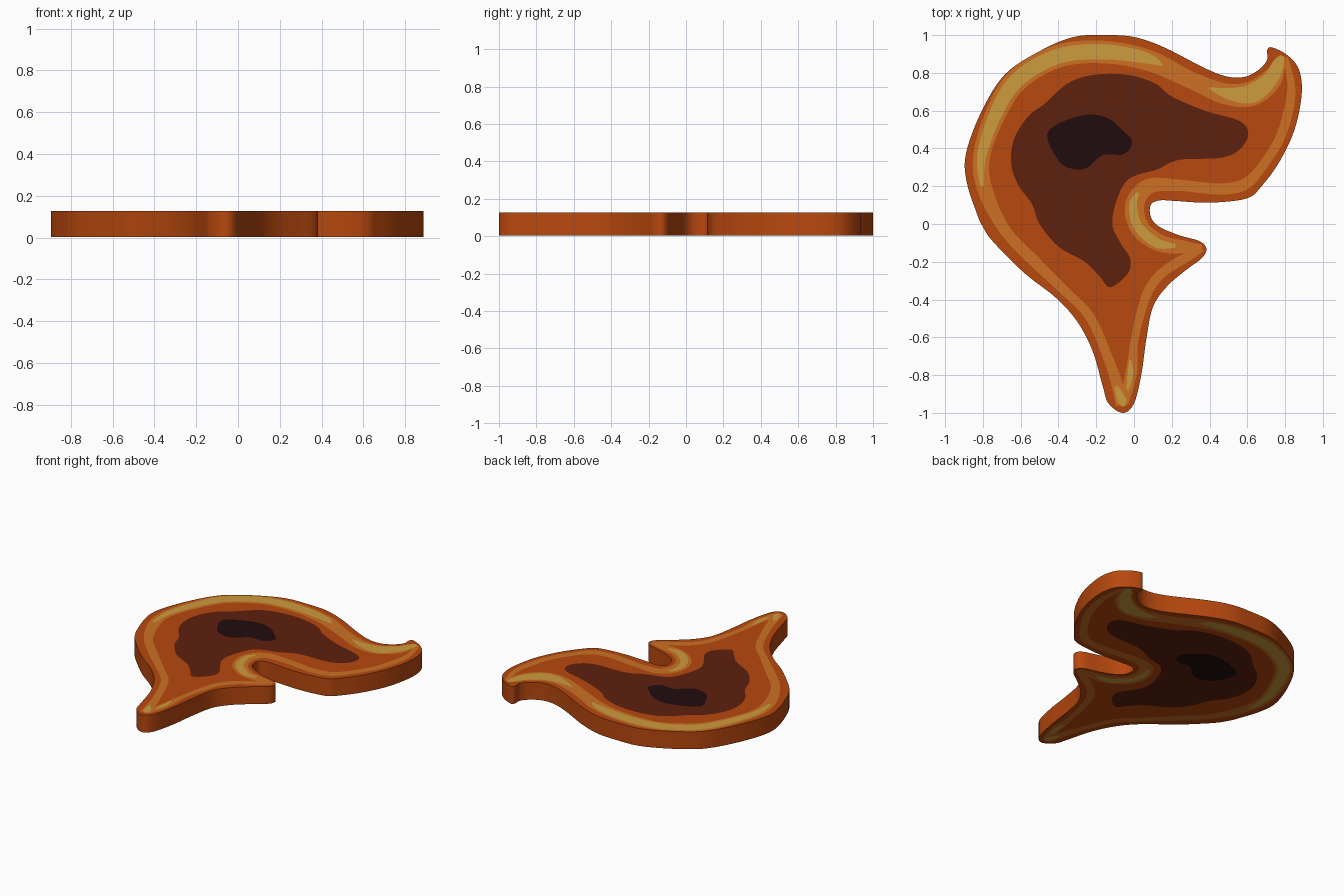
import bpy, bmesh, math
from mathutils import Vector

if "Cube" in bpy.data.objects:
    bpy.data.objects.remove(bpy.data.objects["Cube"])

THICK, STEP = 0.13, 0.001   # slab thickness, tiny lift per colour layer


def material(name, rgb):
    lin = [((c / 255 + 0.055) / 1.055) ** 2.4 if c > 10 else c / 255 / 12.92 for c in rgb]
    m = bpy.data.materials.new(name)
    m.diffuse_color = (*lin, 1)
    m.use_nodes = True
    m.node_tree.nodes["Principled BSDF"].inputs["Base Color"].default_value = m.diffuse_color
    return m


BURNT = material("burnt orange", (184, 72, 14))
AMBER = material("amber", (205, 113, 35))
GOLD = material("gold", (206, 156, 62))
BROWN = material("dark brown", (94, 33, 14))
BLACK = material("near black", (33, 12, 14))


def smooth(pts, closed, n=6):
    """Catmull-Rom curve through points of any dimension."""
    pts = [Vector(p) for p in pts]
    k, out = len(pts), []
    at = (lambda i: pts[i % k]) if closed else (lambda i: pts[max(0, min(k - 1, i))])
    for i in range(k if closed else k - 1):
        a, b, c, d = at(i - 1), at(i), at(i + 1), at(i + 2)
        for j in range(n):
            t = j / n
            out.append(0.5 * (2 * b + (c - a) * t + (2 * a - 5 * b + 4 * c - d) * t * t
                              + (3 * b - a - 3 * c + d) * t ** 3))
    if not closed:
        out.append(pts[-1])
    return out


def finish(name, bm, mat):
    me = bpy.data.meshes.new(name)
    bm.to_mesh(me)
    bm.free()
    ob = bpy.data.objects.new(name, me)
    bpy.context.collection.objects.link(ob)
    me.materials.append(mat)
    return ob


def faces_both_sides(name, polys, mat, layer):
    """Thin colour inlay on the top and the underside."""
    bm = bmesh.new()
    for z, up in ((THICK - (3 - layer) * STEP, True), ((3 - layer) * STEP, False)):
        for poly in polys:
            f = bm.faces.new([bm.verts.new((p[0], p[1], z)) for p in poly])
            f.normal_update()
            if (f.normal.z > 0) != up:
                f.normal_flip()
    return finish(name, bm, mat)


def patch(name, pts, mat, layer):
    faces_both_sides(name, [smooth(pts, True)], mat, layer)


def ribbon(name, pts, mat, layer):
    """Stripe along (x, y, width) points."""
    c = smooth(pts, False, 8)
    left, right = [], []
    for i, p in enumerate(c):
        t = (c[min(i + 1, len(c) - 1)] - c[max(i - 1, 0)]).xy.normalized()
        nrm = Vector((-t.y, t.x)) * max(p[2], 0.004) / 2
        left.append(p.xy + nrm)
        right.append(p.xy - nrm)
    quads = [(left[i], left[i + 1], right[i + 1], right[i]) for i in range(len(c) - 1)]
    faces_both_sides(name, quads, mat, layer)


# Body slab
outline = [
    (-.06, -1), (-.135, -.95), (-.165, -.86), (-.22, -.67), (-.305, -.51), (-.42, -.385),
    (-.58, -.26), (-.745, -.095), (-.80, -.015), (-.83, .05), (-.885, .22), (-.89, .37),
    (-.81, .59), (-.685, .79), (-.5, .915), (-.32, .99), (-.155, 1), (0, .99), (.16, .935),
    (.375, .825), (.495, .78), (.59, .78), (.665, .82), (.705, .87), (.705, .92),
    (.73, .935), (.81, .895), (.872, .82), (.888, .69), (.85, .5), (.77, .33), (.675, .2),
    (.595, .135), (.4, .113), (.22, .122), (.135, .125), (.088, .1), (.09, .035),
    (.135, -.015), (.24, -.06), (.345, -.09), (.383, -.13), (.36, -.18), (.28, -.24),
    (.175, -.33), (.1, -.44), (.065, -.61), (.04, -.79), (0, -.95)]
bm = bmesh.new()
face = bm.faces.new([bm.verts.new((p[0], p[1], 3 * STEP)) for p in smooth(outline, True)])
top = bmesh.ops.extrude_face_region(bm, geom=[face])
bmesh.ops.translate(bm, vec=(0, 0, THICK - 6 * STEP),
                    verts=[v for v in top["geom"] if isinstance(v, bmesh.types.BMVert)])
bmesh.ops.recalc_face_normals(bm, faces=bm.faces)
body = finish("body_slab", bm, BURNT)
bpy.context.view_layer.objects.active = body
body.select_set(True)
bpy.ops.object.shade_smooth_by_angle(angle=math.radians(40))

# Dark centre and its darkest spot
patch("dark_centre", [
    (-.125, -.335), (-.18, -.28), (-.26, -.2), (-.4, -.12), (-.5, 0), (-.54, .105),
    (-.615, .21), (-.65, .32), (-.635, .45), (-.56, .57), (-.475, .635), (-.35, .745),
    (-.21, .79), (-.035, .79), (.11, .745), (.2, .675), (.375, .6), (.56, .545),
    (.605, .475), (.56, .395), (.46, .35), (.24, .34), (.125, .29), (-.025, .24),
    (-.09, .13), (-.115, 0), (-.075, -.095), (-.02, -.185), (-.035, -.265)], BROWN, 1)
patch("darkest_spot", [
    (-.46, .47), (-.38, .54), (-.235, .58), (-.13, .555), (-.065, .5), (-.01, .435),
    (-.055, .37), (-.165, .365), (-.245, .3), (-.315, .29), (-.395, .33)], BLACK, 2)

# Amber stripes just inside the edge, one per stretch between tips
ribbon("amber_stripe_outer", [
    (-.07, -.96, .05), (-.09, -.85, .06), (-.145, -.69, .05), (-.235, -.49, .05),
    (-.37, -.35, .05), (-.525, -.2, .06), (-.685, -.03, .06), (-.79, .185, .08),
    (-.805, .37, .09), (-.72, .61, .11), (-.605, .775, .12), (-.395, .89, .12),
    (-.155, .91, .12), (.08, .865, .11), (.295, .765, .09), (.48, .69, .11),
    (.62, .69, .13), (.73, .77, .11), (.785, .89, .03)], AMBER, 1)
ribbon("amber_stripe_right", [
    (.8, .88, .03), (.832, .74, .04), (.82, .61, .05), (.77, .45, .05), (.675, .3, .05),
    (.585, .21, .06), (.45, .185, .06), (.24, .205, .06), (.08, .2, .08), (.005, .105, .1),
    (.03, -.02, .1), (.135, -.1, .09), (.25, -.12, .07), (.36, -.125, .03)], AMBER, 1)
ribbon("amber_stripe_lower", [
    (.36, -.13, .03), (.28, -.175, .05), (.16, -.25, .05), (.08, -.345, .05),
    (.035, -.475, .045), (0, -.635, .04), (-.015, -.79, .06), (-.055, -.95, .05)], AMBER, 1)

# Gold highlights on the stripes
ribbon("gold_arc", [
    (-.805, .2, .02), (-.805, .37, .05), (-.72, .61, .07), (-.605, .775, .08),
    (-.395, .89, .08), (-.155, .912, .08), (.06, .88, .06), (.15, .84, .01)], GOLD, 2)
ribbon("gold_horn", [
    (.4, .72, .01), (.5, .69, .06), (.62, .69, .1), (.72, .765, .08),
    (.765, .85, .06), (.785, .89, .02)], GOLD, 2)
ribbon("gold_hook", [
    (.02, .165, .02), (-.005, .1, .04), (.02, -.01, .05), (.12, -.1, .05),
    (.22, -.115, .02)], GOLD, 2)
ribbon("gold_lower_tip", [(-.095, -.86, .02), (-.065, -.93, .045), (-.055, -.965, .02)], GOLD, 2)
# Raise of the finest layer keeps the total height at full thickness
ribbon("gold_tail_glint", [(-.02, -.72, .01), (-.02, -.8, .03), (-.035, -.88, .01)], GOLD, 3)
